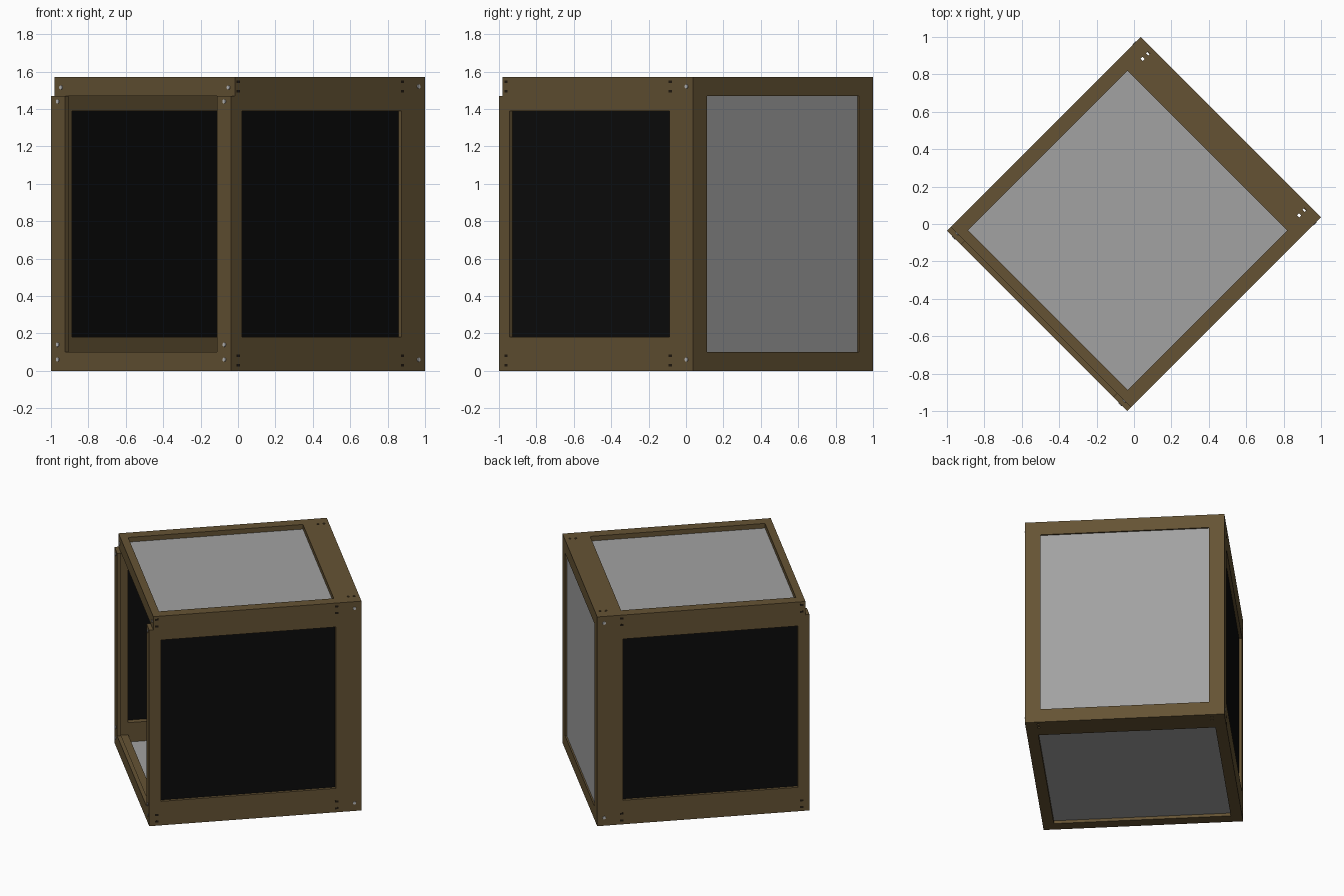
import bpy, bmesh, math
from mathutils import Matrix, Vector

if "Cube" in bpy.data.objects:
    bpy.data.objects.remove(bpy.data.objects["Cube"])

# Local frame: u = depth (open side at -u), w = width, whole box turned 45 degrees
TURN = Matrix.Rotation(math.radians(45), 4, 'Z')
U, W, H = 0.733, 0.681, 1.57      # outer half depth, half width, height
UF = -0.705                       # front plane behind the opening boards
HU0, HU1 = -0.652, 0.555          # panel openings along u
WI = 0.604                        # inner face of the side walls


def material(name, rgb):
    m = bpy.data.materials.new(name)
    m.diffuse_color = (*rgb, 1)
    m.use_nodes = True
    m.node_tree.nodes["Principled BSDF"].inputs["Base Color"].default_value = m.diffuse_color
    return m


wood = material("brown_wood", (0.130, 0.086, 0.034))
grey = material("grey_sheet", (0.36, 0.36, 0.36))
black = material("black_mesh", (0.0035, 0.0035, 0.0035))
steel = material("steel_bolt", (0.50, 0.50, 0.50))
dark = material("dark_hole", (0.015, 0.010, 0.005))


def finish(name, bm, mat):
    bm.transform(TURN)
    bmesh.ops.recalc_face_normals(bm, faces=bm.faces)
    me = bpy.data.meshes.new(name)
    bm.to_mesh(me)
    bm.free()
    ob = bpy.data.objects.new(name, me)
    bpy.context.collection.objects.link(ob)
    if mat:
        me.materials.append(mat)
    return ob


def boxes(name, mat, *specs):
    """Each spec is (u0, u1, w0, w1, z0, z1)."""
    bm = bmesh.new()
    for u0, u1, w0, w1, z0, z1 in specs:
        mtx = Matrix.Translation(((u0 + u1) / 2, (w0 + w1) / 2, (z0 + z1) / 2)) @ \
            Matrix.Diagonal((abs(u1 - u0), abs(w1 - w0), abs(z1 - z0), 1))
        bmesh.ops.create_cube(bm, size=1, matrix=mtx)
    return finish(name, bm, mat)


def bolts(name, points, axis):
    bm = bmesh.new()
    rot = Vector((0, 0, 1)).rotation_difference(Vector(axis)).to_matrix().to_4x4()
    for p in points:
        bmesh.ops.create_cone(bm, cap_ends=True, segments=10, radius1=0.013, radius2=0.011,
                              depth=0.008, matrix=Matrix.Translation(p) @ rot)
    return finish(name, bm, steel)


# Side walls with black infill, nail holes and bolts
for s, side in ((1, "left"), (-1, "right")):
    a, b = s * WI, s * W
    boxes(side + "_wall_rails", wood,
          (UF, U, a, b, 0, 0.18), (UF, U, a, b, 1.39, H))
    boxes(side + "_wall_posts", wood,
          (UF, HU0, a, b, 0.18, 1.39), (HU1, U, a, b, 0.18, 1.39))
    boxes(side + "_black_panel", black,
          (HU0, HU1, s * 0.645, s * 0.66, 0.18, 1.39))
    boxes(side + "_nail_holes", dark,
          *[(u - 0.012, u + 0.012, b - s * 0.002, b + s * 0.001, z - 0.007, z + 0.007)
            for u in (-0.68, 0.563) for z in (0.03, 0.08, 1.495, 1.545)])
    bolts(side + "_wall_bolts", [(0.685, b, z) for z in (0.06, 1.52)], (0, s, 0))

# Back beams with drilled holes
back_beams = [boxes("back_top_beam", wood, (HU1, U, -WI, WI, 1.47, H)),
              boxes("back_bottom_beam", wood, (HU1, U, -WI, WI, 0, 0.10))]
cutter = boxes("drill_cutter", None,
               *[(u - 0.007, u + 0.007, w - 0.008, w + 0.008, -0.1, 1.7)
                 for u in (0.657, 0.698) for w in (-0.592, 0.592)])
cutter.hide_render = True
cutter.hide_viewport = True
for ob in back_beams:
    mod = ob.modifiers.new("drill", 'BOOLEAN')
    mod.operation = 'DIFFERENCE'
    mod.solver = 'EXACT'
    mod.object = cutter

# Back panel and its narrow posts
boxes("back_posts", wood, *[(0.70, U, s * 0.575, s * WI, 0.10, 1.47) for s in (1, -1)])
boxes("back_grey_panel", grey, (0.710, 0.722, -0.575, 0.575, 0.10, 1.47))

# Top and floor: front beams and grey sheets
boxes("front_top_beam", wood, (UF, HU0, -WI, WI, 1.47, H))
boxes("front_floor_beam", wood, (UF, HU0, -WI, WI, 0, 0.09))
boxes("top_grey_panel", grey, (HU0, HU1, -WI, WI, 1.522, 1.535))
boxes("floor_grey_panel", grey, (HU0, HU1, -WI, WI, 0.022, 0.035))

# Open front: thin boards around the doorway, stopping below the top beam
boxes("doorway_posts", wood, *[(-U, UF, s * 0.575, s * W, 0.10, 1.47) for s in (1, -1)])
boxes("doorway_sill", wood, (-U, UF, -W, W, 0, 0.10))
bolts("doorway_bolts", [(-U, s * 0.63, z) for s in (1, -1) for z in (0.06, 0.14, 1.44)], (-1, 0, 0))
bolts("top_beam_bolts", [(UF, s * 0.633, 1.515) for s in (1, -1)], (-1, 0, 0))
